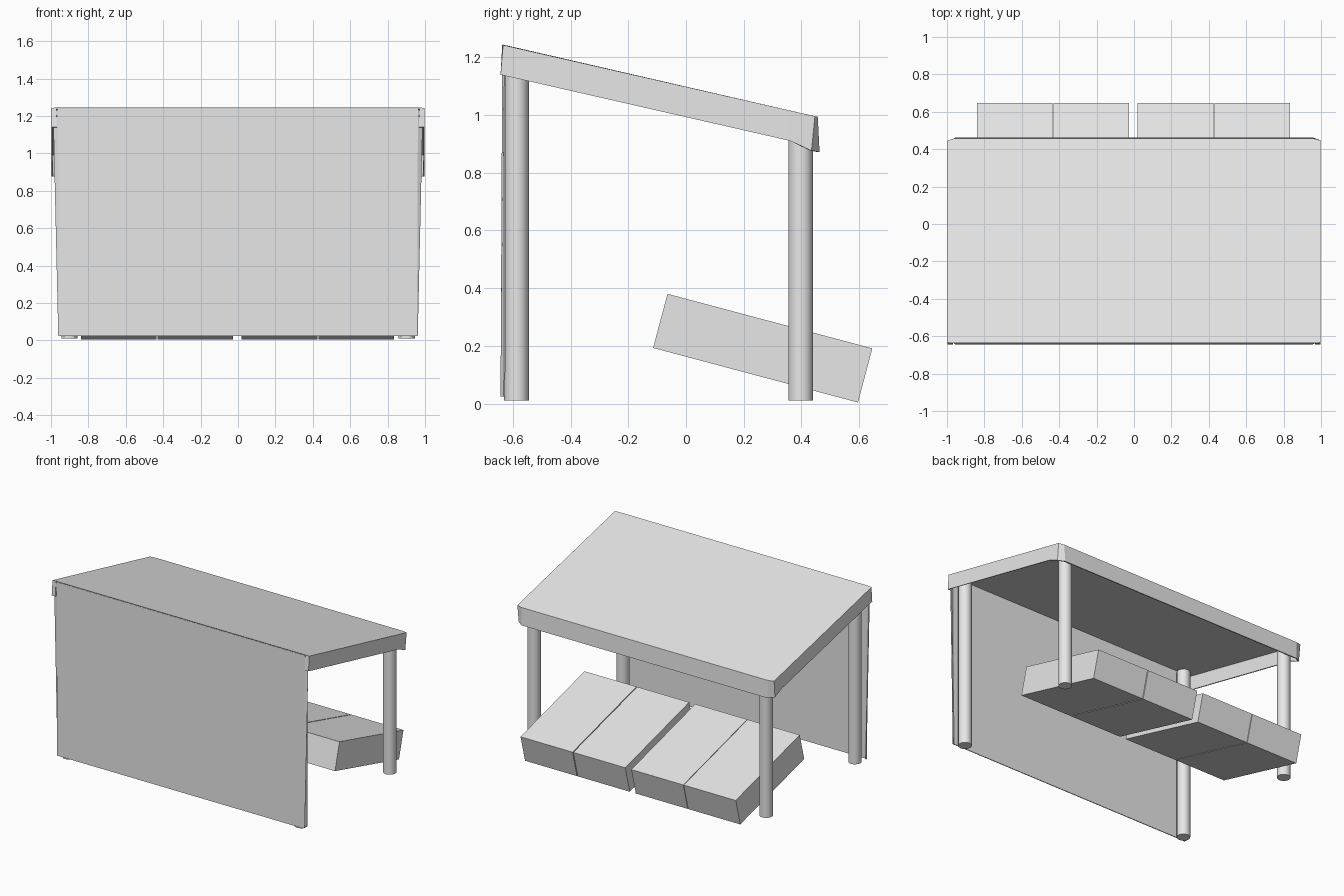
import bpy, bmesh, math

cube = bpy.data.objects.get("Cube")
if cube:
    bpy.data.objects.remove(cube, do_unlink=True)

# One plain grey for everything
GREY = (0.8, 0.8, 0.8, 1)
grey = bpy.data.materials.new("plain_grey")
grey.use_nodes = True
grey.diffuse_color = GREY
grey.node_tree.nodes["Principled BSDF"].inputs["Base Color"].default_value = GREY


def finish(name, bm):
    bmesh.ops.recalc_face_normals(bm, faces=bm.faces)
    mesh = bpy.data.meshes.new(name)
    bm.to_mesh(mesh)
    bm.free()
    mesh.materials.append(grey)
    ob = bpy.data.objects.new(name, mesh)
    bpy.context.collection.objects.link(ob)
    return ob


def mirrored(points):
    """Right-hand run of points followed by its reflection, as one path."""
    return points + [(-x, y, z) for x, y, z in reversed(points)]


def cloth(name, top, bottom, cap, thickness):
    """Sheet between two matching paths, optionally with a face over the top."""
    bm = bmesh.new()
    upper = [bm.verts.new(p) for p in mirrored(top)]
    lower = [bm.verts.new(p) for p in mirrored(bottom)]
    for i in range(len(upper) - 1):
        bm.faces.new((upper[i], upper[i + 1], lower[i + 1], lower[i]))
    if cap:
        bm.faces.new(upper)
    ob = finish(name, bm)
    mod = ob.modifiers.new("thickness", "SOLIDIFY")
    mod.thickness = thickness
    return ob


# Sloping roof with a short valance, drooping at the back corners
roof_edge = [(0.97, -0.637, 1.245), (0.998, -0.634, 1.243), (0.998, 0.36, 1.016),
             (0.998, 0.447, 0.996), (0.96, 0.457, 0.994)]
valance_edge = [(0.968, -0.643, 1.14), (0.998, -0.643, 1.14), (0.998, 0.36, 0.911),
                (0.996, 0.435, 0.877), (0.955, 0.463, 0.872)]
cloth("canopy", roof_edge, valance_edge, True, 0.008)

# Hanging cloth front with narrow side returns
cloth("front_wall",
      [(0.988, -0.63, 1.2), (0.962, -0.637, 1.24)],
      [(0.961, -0.632, 0.025), (0.957, -0.643, 0.025)], False, 0.006)

# Four round posts
POST_R = 0.043
for side, x in (("left", 0.902), ("right", -0.902)):
    for end, y, top in (("front", -0.588, 1.215), ("back", 0.398, 0.995)):
        bm = bmesh.new()
        bmesh.ops.create_cone(bm, cap_ends=True, segments=16, radius1=POST_R,
                              radius2=POST_R, depth=top - 0.01)
        bmesh.ops.translate(bm, verts=bm.verts, vec=(x, y, (top + 0.01) / 2))
        post = finish(f"{end}_{side}_post", bm)
        bpy.ops.object.select_all(action="DESELECT")
        post.select_set(True)
        bpy.context.view_layer.objects.active = post
        bpy.ops.object.shade_smooth_by_angle(angle=math.radians(40))

# Four display crates tipped towards the back
for i, x in enumerate((-0.637, -0.229, 0.222, 0.632)):
    bm = bmesh.new()
    bmesh.ops.create_cube(bm, size=1)
    bmesh.ops.scale(bm, verts=bm.verts, vec=(0.404, 0.735, 0.194))
    crate = finish(f"crate_{i + 1}", bm)
    crate.location = (x, 0.266, 0.192)
    crate.rotation_euler.x = math.radians(-14.9)
